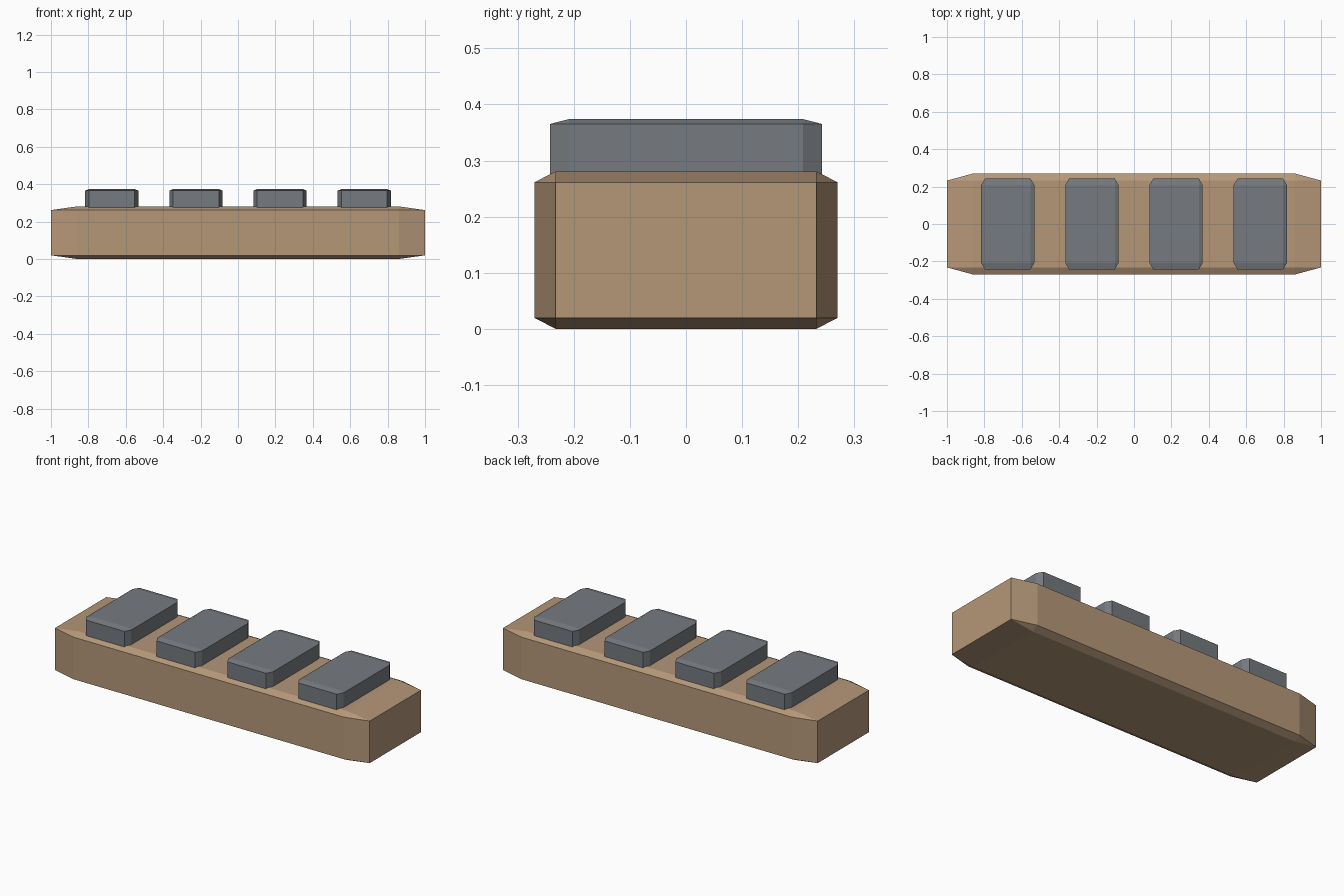
import bpy
import bmesh
from mathutils import Vector

default = bpy.data.objects.get("Cube")
if default:
    bpy.data.objects.remove(default, do_unlink=True)


def make_material(name, rgb):
    mat = bpy.data.materials.new(name)
    mat.use_nodes = True
    color = (*rgb, 1.0)
    mat.diffuse_color = color
    bsdf = next(n for n in mat.node_tree.nodes if n.type == "BSDF_PRINCIPLED")
    bsdf.inputs["Base Color"].default_value = color
    return mat


def chamfered_block(name, center, size, mat, chamfer=0.07):
    """Unit cube with chamfered edges, stretched so the chamfer scales with each side."""
    bm = bmesh.new()
    bmesh.ops.create_cube(bm, size=1.0)
    bmesh.ops.bevel(bm, geom=bm.edges[:], offset=chamfer, offset_type="OFFSET",
                    segments=1, profile=0.5, affect="EDGES")
    bmesh.ops.scale(bm, vec=Vector(size), verts=bm.verts[:])
    bmesh.ops.recalc_face_normals(bm, faces=bm.faces[:])
    mesh = bpy.data.meshes.new(name)
    bm.to_mesh(mesh)
    bm.free()
    mesh.materials.append(mat)
    obj = bpy.data.objects.new(name, mesh)
    obj.location = center
    bpy.context.collection.objects.link(obj)
    return obj


tan = make_material("tan", (0.46, 0.31, 0.19))
slate_grey = make_material("slate_grey", (0.18, 0.195, 0.212))

# Long base slab
base_height = 0.281
chamfered_block("base", (0, 0, base_height / 2), (2.0, 0.54, base_height), tan)

# Row of four raised pads, sunk slightly into the base
pad_size = (0.284, 0.485, 0.125)
pad_top = 0.374
spacing = 0.45
for i in range(4):
    x = (i - 1.5) * spacing
    chamfered_block(f"pad_{i + 1}", (x, 0, pad_top - pad_size[2] / 2), pad_size, slate_grey)
